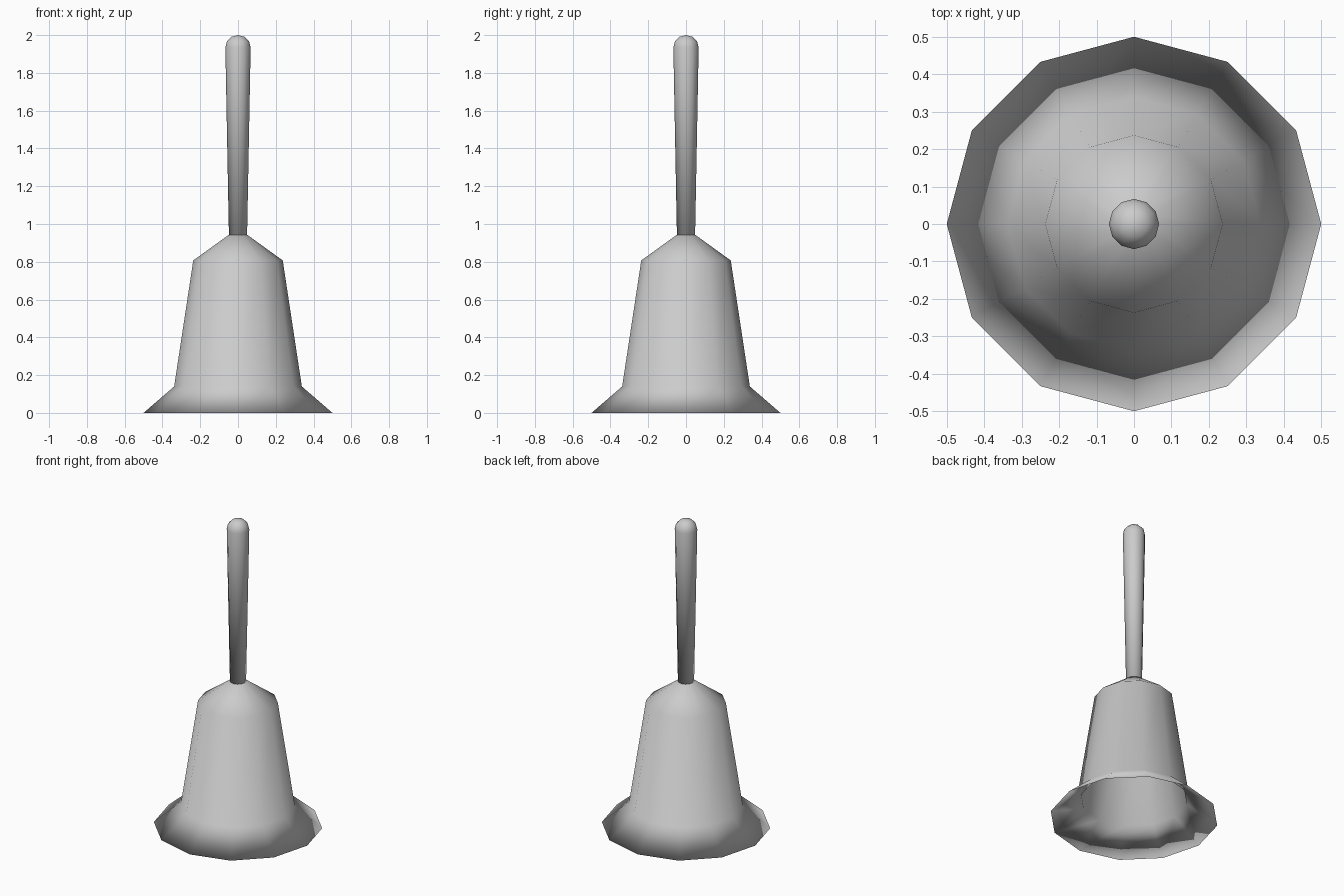
import bpy, bmesh, math

if "Cube" in bpy.data.objects:
    bpy.data.objects.remove(bpy.data.objects["Cube"])

SIDES = 12


def lathe(name, profile):
    """Spin (radius, z) points round the z axis; radius 0 becomes a pole."""
    bm = bmesh.new()
    rings = []
    for r, z in profile:
        if r == 0:
            rings.append([bm.verts.new((0, 0, z))] * SIDES)
        else:
            angles = [2 * math.pi * i / SIDES for i in range(SIDES)]
            rings.append([bm.verts.new((r * math.cos(a), r * math.sin(a), z)) for a in angles])
    for low, high in zip(rings, rings[1:]):
        for i in range(SIDES):
            j = (i + 1) % SIDES
            quad = [low[i], low[j], high[j], high[i]]
            bm.faces.new(list(dict.fromkeys(quad)))
    bmesh.ops.recalc_face_normals(bm, faces=bm.faces)
    for f in bm.faces:
        f.smooth = True
    mesh = bpy.data.meshes.new(name)
    bm.to_mesh(mesh)
    bm.free()
    obj = bpy.data.objects.new(name, mesh)
    bpy.context.collection.objects.link(obj)
    return obj


# Hollow bell: inner wall from the crown down to the knife-edge lip, then the outer wall
lathe("bell_body", [
    (0, 0.92), (0.04, 0.92), (0.215, 0.79), (0.317, 0.13),
    (0.5, 0),
    (0.338, 0.14), (0.237, 0.807), (0.05, 0.942), (0, 0.942),
])

# Handle: widens towards a rounded end
lathe("handle", [
    (0, 0.935), (0.048, 0.935), (0.067, 1.935),
    (0.059, 1.967), (0.035, 1.991), (0, 2.0),
])
